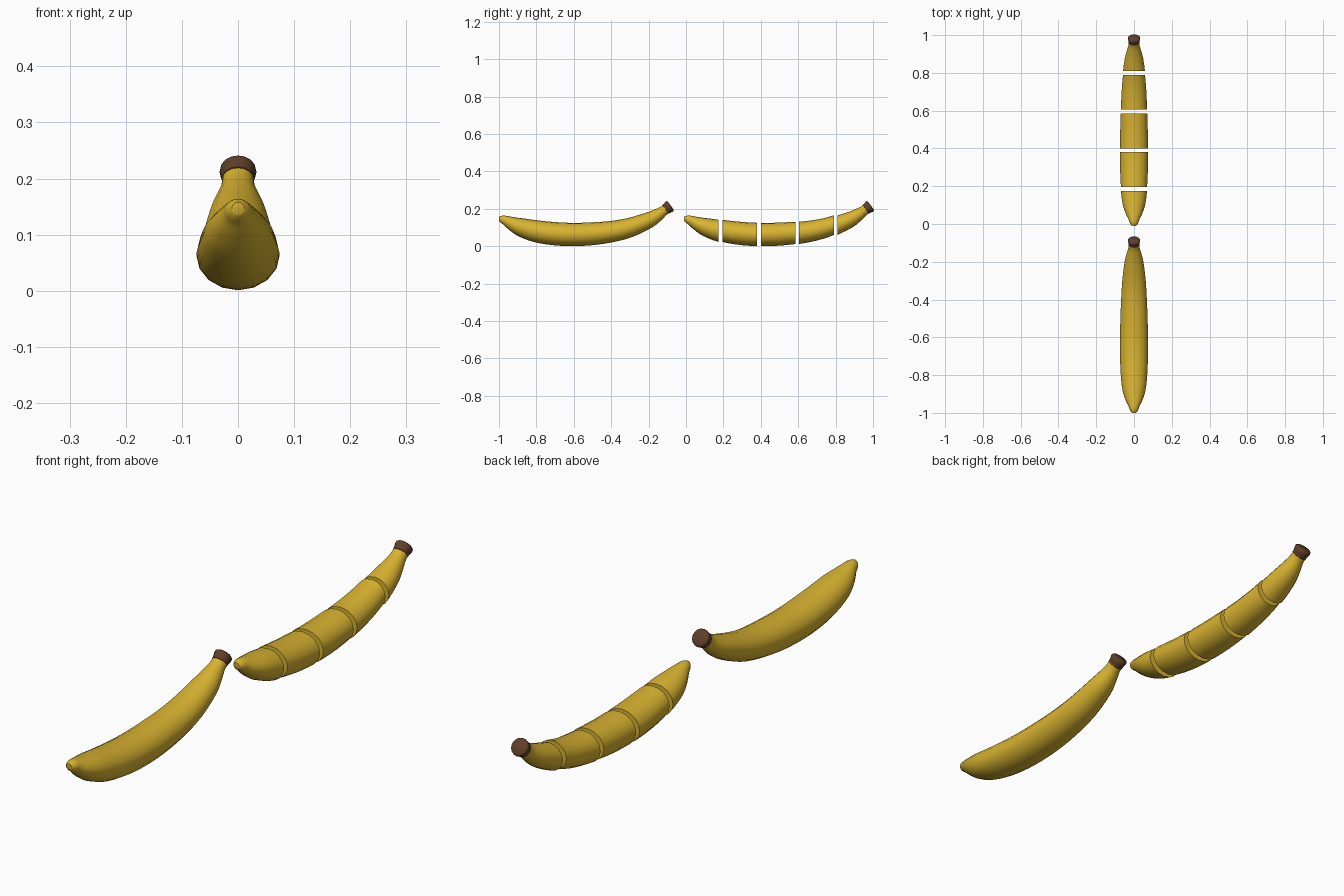
import bpy, bmesh, math
from mathutils import Vector

if "Cube" in bpy.data.objects:
    bpy.data.objects.remove(bpy.data.objects["Cube"])


def material(name, rgb):
    m = bpy.data.materials.new(name)
    m.use_nodes = True
    m.diffuse_color = (*rgb, 1)
    m.node_tree.nodes["Principled BSDF"].inputs["Base Color"].default_value = (*rgb, 1)
    return m


peel = material("yellow peel", (0.69, 0.45, 0.03))
stem = material("brown stem", (0.115, 0.05, 0.022))

SIDES = 16
# Body stations from tip to stem: y, centre z, half width, half thickness
BODY = [
    (-1.0, .147, .011, .011), (-.987, .145, .021, .019), (-.965, .138, .029, .026),
    (-.93, .121, .046, .037), (-.88, .101, .061, .050), (-.8, .080, .070, .059),
    (-.7, .067, .074, .062), (-.6, .063, .074, .062), (-.5, .067, .072, .061),
    (-.4, .078, .068, .057), (-.3, .100, .062, .052), (-.2, .139, .050, .043),
    (-.15, .168, .037, .034), (-.125, .186, .030, .028), (-.1, .204, .028, .027),
]
# Stem cap: distance along its axis, radius
CAP = [(-.019, .024), (-.016, .029), (-.004, .030), (.008, .033), (.014, .032), (.018, .027)]
CAP_CENTRE, CAP_TILT = (-.096, .207), math.radians(36)


def refine(points, steps=3):
    """Catmull-Rom interpolation of the stations."""
    p = [Vector(q) for q in points]
    p = [2 * p[0] - p[1]] + p + [2 * p[-1] - p[-2]]
    out = []
    for a, b, c, d in zip(p, p[1:], p[2:], p[3:]):
        for i in range(steps):
            t = i / steps
            out.append(b + (c - a) * t / 2 + (a - 2.5 * b + 2 * c - d / 2) * t * t
                       + (1.5 * (b - c) + (d - a) / 2) * t ** 3)
    return out + [p[-2]]


def loft(stations, tilts):
    """Skin elliptical rings, each square to the path, with closed ends."""
    bm = bmesh.new()
    rings = []
    for (y, z, rx, rn), tilt in zip(stations, tilts):
        ring = []
        for k in range(SIDES):
            a = math.tau * k / SIDES
            n = rn * math.sin(a)
            ring.append(bm.verts.new((rx * math.cos(a), y - n * math.sin(tilt),
                                      z + n * math.cos(tilt))))
        rings.append(ring)
    for r, s in zip(rings, rings[1:]):
        for k in range(SIDES):
            j = (k + 1) % SIDES
            bm.faces.new((r[k], r[j], s[j], s[k]))
    bm.faces.new(rings[0])
    bm.faces.new(rings[-1])
    bmesh.ops.recalc_face_normals(bm, faces=bm.faces)
    return bm


def body_mesh():
    path = refine(BODY)
    last = len(path) - 1
    tilts = []
    for i in range(len(path)):
        step = path[min(i + 1, last)] - path[max(i - 1, 0)]
        tilts.append(math.atan2(step[1], step[0]) if i else 0)
    return loft(path, tilts)


def cap_mesh():
    c, s = math.cos(CAP_TILT), math.sin(CAP_TILT)
    rings = [(CAP_CENTRE[0] + d * c, CAP_CENTRE[1] + d * s, r, r) for d, r in CAP]
    return loft(rings, [CAP_TILT] * len(rings))


def cut(bm, y, direction):
    """Remove everything past the plane at y and close the cut."""
    res = bmesh.ops.bisect_plane(bm, geom=bm.verts[:] + bm.edges[:] + bm.faces[:],
                                 plane_co=(0, y, 0), plane_no=(0, direction, 0),
                                 clear_outer=True)
    edges = [e for e in res["geom_cut"] if isinstance(e, bmesh.types.BMEdge)]
    bmesh.ops.holes_fill(bm, edges=edges, sides=0)
    bmesh.ops.recalc_face_normals(bm, faces=bm.faces)


def add(name, bm, mat, offset=0.0):
    mesh = bpy.data.meshes.new(name)
    bm.to_mesh(mesh)
    bm.free()
    mesh.materials.append(mat)
    ob = bpy.data.objects.new(name, mesh)
    bpy.context.collection.objects.link(ob)
    ob.location.y = offset
    bpy.ops.object.select_all(action="DESELECT")
    ob.select_set(True)
    bpy.context.view_layer.objects.active = ob
    bpy.ops.object.shade_smooth_by_angle(angle=math.radians(45))


# Whole banana
add("whole_banana_body", body_mesh(), peel)
add("whole_banana_stem", cap_mesh(), stem)

# Sliced banana: equal slices spread slightly apart
SLICES, LENGTH, GAP, START = 5, .185, .02, .99
for i in range(SLICES):
    bm = body_mesh()
    if i > 0:
        cut(bm, -1 + LENGTH * i, -1)
    if i < SLICES - 1:
        cut(bm, -1 + LENGTH * (i + 1), 1)
    add(f"banana_slice_{i + 1}", bm, peel, START + GAP * i)
add("sliced_banana_stem", cap_mesh(), stem, START + GAP * (SLICES - 1))
